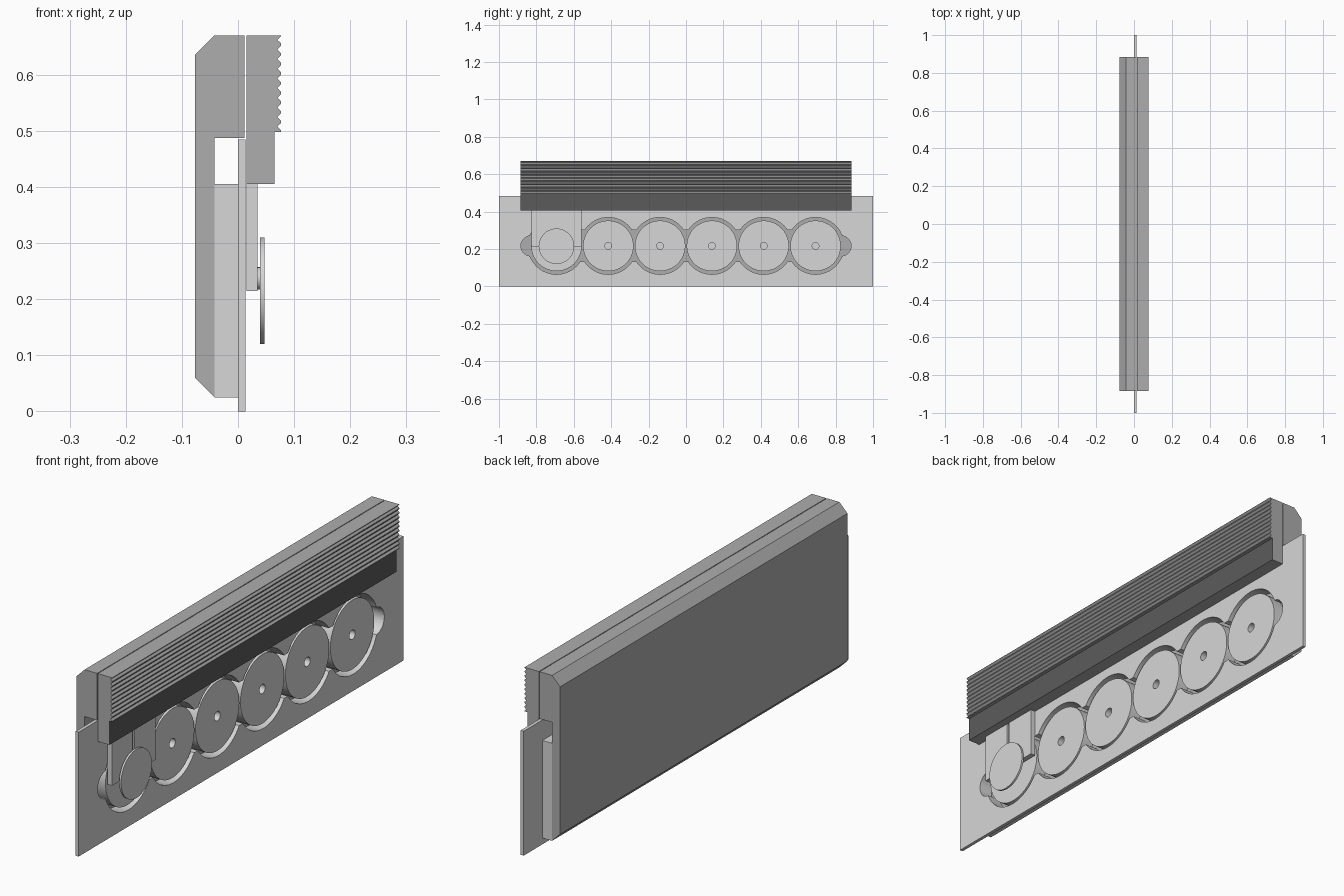
import bpy, bmesh, math

if "Cube" in bpy.data.objects:
    bpy.data.objects.remove(bpy.data.objects["Cube"])

PITCH, CZ = 0.277, 0.217
CENTRES = [(i - 2.5) * PITCH for i in range(6)]


def material(name, v):
    m = bpy.data.materials.new(name)
    m.diffuse_color = (v, v, v, 1)
    m.use_nodes = True
    m.node_tree.nodes["Principled BSDF"].inputs["Base Color"].default_value = m.diffuse_color
    return m


LIGHT = material("light_grey", 0.68)
MID = material("mid_grey", 0.42)
DARK = material("dark_grey", 0.105)


def finish(name, bm, mats, smooth=False):
    bmesh.ops.recalc_face_normals(bm, faces=bm.faces)
    me = bpy.data.meshes.new(name)
    bm.to_mesh(me)
    bm.free()
    ob = bpy.data.objects.new(name, me)
    bpy.context.collection.objects.link(ob)
    for m in mats:
        me.materials.append(m)
    if smooth:
        shade(ob)
    return ob


def select(ob):
    bpy.ops.object.select_all(action='DESELECT')
    ob.select_set(True)
    bpy.context.view_layer.objects.active = ob


def shade(ob):
    select(ob)
    bpy.ops.object.shade_smooth_by_angle(angle=math.radians(30))


def extrude(name, profile, y0, y1, mats):
    """Extrude an (x, z) profile along y."""
    bm = bmesh.new()
    a = [bm.verts.new((x, y0, z)) for x, z in profile]
    b = [bm.verts.new((x, y1, z)) for x, z in profile]
    n = len(a)
    bm.faces.new(a)
    bm.faces.new(b[::-1])
    for i in range(n):
        bm.faces.new((a[i], a[(i + 1) % n], b[(i + 1) % n], b[i]))
    return finish(name, bm, mats)


def box(name, x0, x1, y0, y1, z0, z1, mat):
    return extrude(name, [(x0, z0), (x1, z0), (x1, z1), (x0, z1)], y0, y1, [mat])


def lathe(name, profile, y, z, mat, seg=64):
    """Turn an (x, radius) profile about an axis along x."""
    bm = bmesh.new()
    rings = []
    for x, r in profile:
        rings.append([bm.verts.new((x, y + r * math.cos(2 * math.pi * k / seg),
                                    z + r * math.sin(2 * math.pi * k / seg)))
                      for k in range(seg)])
    for p, q in zip(rings, rings[1:]):
        for k in range(seg):
            j = (k + 1) % seg
            bm.faces.new((p[k], p[j], q[j], q[k]))
    bm.faces.new(rings[0])
    bm.faces.new(rings[-1])
    return finish(name, bm, [mat], True)


# Backing panel with chamfered edges and a top lip
extrude("back_panel", [(-0.077, 0.06), (-0.042, 0.025), (-0.042, 0.487),
                       (0.012, 0.487), (0.012, 0.67), (-0.042, 0.67),
                       (-0.077, 0.635)], -0.885, 0.885, [MID])

# Face plate and the block behind it
plate = box("face_plate", 0, 0.013, -1, 1, 0, 0.485, LIGHT)
block = box("well_block", -0.042, 0, -0.885, 0.885, 0.025, 0.405, LIGHT)

# Chain of wells: round pockets, linking necks, small end notches
cutters = [lathe("well_cutter", [(-0.1, 0.152), (0.1, 0.152)], y, CZ, LIGHT)
           for y in CENTRES]
cutters += [box("neck_cutter", -0.1, 0.1, y + PITCH / 2 - 0.055,
                y + PITCH / 2 + 0.055, CZ - 0.084, CZ + 0.084, LIGHT)
            for y in CENTRES[:-1]]
cutters += [lathe("notch_cutter", [(-0.1, 0.054), (0.1, 0.054)], s * 0.829, CZ, LIGHT, 32)
            for s in (-1, 1)]
for ob in (plate, block):
    select(ob)
    for c in cutters:
        mod = ob.modifiers.new("cut", 'BOOLEAN')
        mod.operation = 'DIFFERENCE'
        mod.solver = 'EXACT'
        mod.object = c
        bpy.ops.object.modifier_apply(modifier=mod.name)
    shade(ob)
for c in cutters:
    bpy.data.objects.remove(c, do_unlink=True)

# Round core in each well, with a centre hole
for y in CENTRES:
    lathe("well_core", [(-0.042, 0.135), (0.008, 0.135), (0.008, 0.018),
                        (-0.02, 0.018)], y, CZ, LIGHT)

# Upper rail: its outer face is dark
rail = box("upper_rail", 0.015, 0.065, -0.885, 0.885, 0.405, 0.67, MID)
rail.data.materials.append(DARK)
for f in rail.data.polygons:
    if f.normal.x > 0.9:
        f.material_index = 1

# Ridged grip strip along the rail
teeth, z0, z1 = 10, 0.498, 0.67
step = (z1 - z0) / teeth
ridge = [(0.065, z1), (0.065, z0)]
for i in range(teeth):
    ridge += [(0.077, z0 + i * step), (0.077, z0 + (i + 0.15) * step),
              (0.070, z0 + (i + 0.55) * step), (0.077, z0 + (i + 0.95) * step)]
ridge.append((0.077, z1))
extrude("grip_strip", ridge, -0.885, 0.885, [MID])

# Slider below the rail: backing, two halves with a narrow slot, round button
cy = CENTRES[0]
box("slider_back", 0.015, 0.028, cy - 0.133, cy + 0.133, 0.215, 0.405, LIGHT)
for s in (-1, 1):
    a, b = sorted((cy + s * 0.006, cy + s * 0.133))
    box("slider_half", 0.028, 0.035, a, b, 0.215, 0.405, LIGHT)
lathe("button_stem", [(0.015, 0.02), (0.04, 0.02)], cy, CZ + 0.02, LIGHT, 24)
lathe("round_button", [(0.039, 0.095), (0.047, 0.095)], cy, CZ - 0.002, LIGHT)
